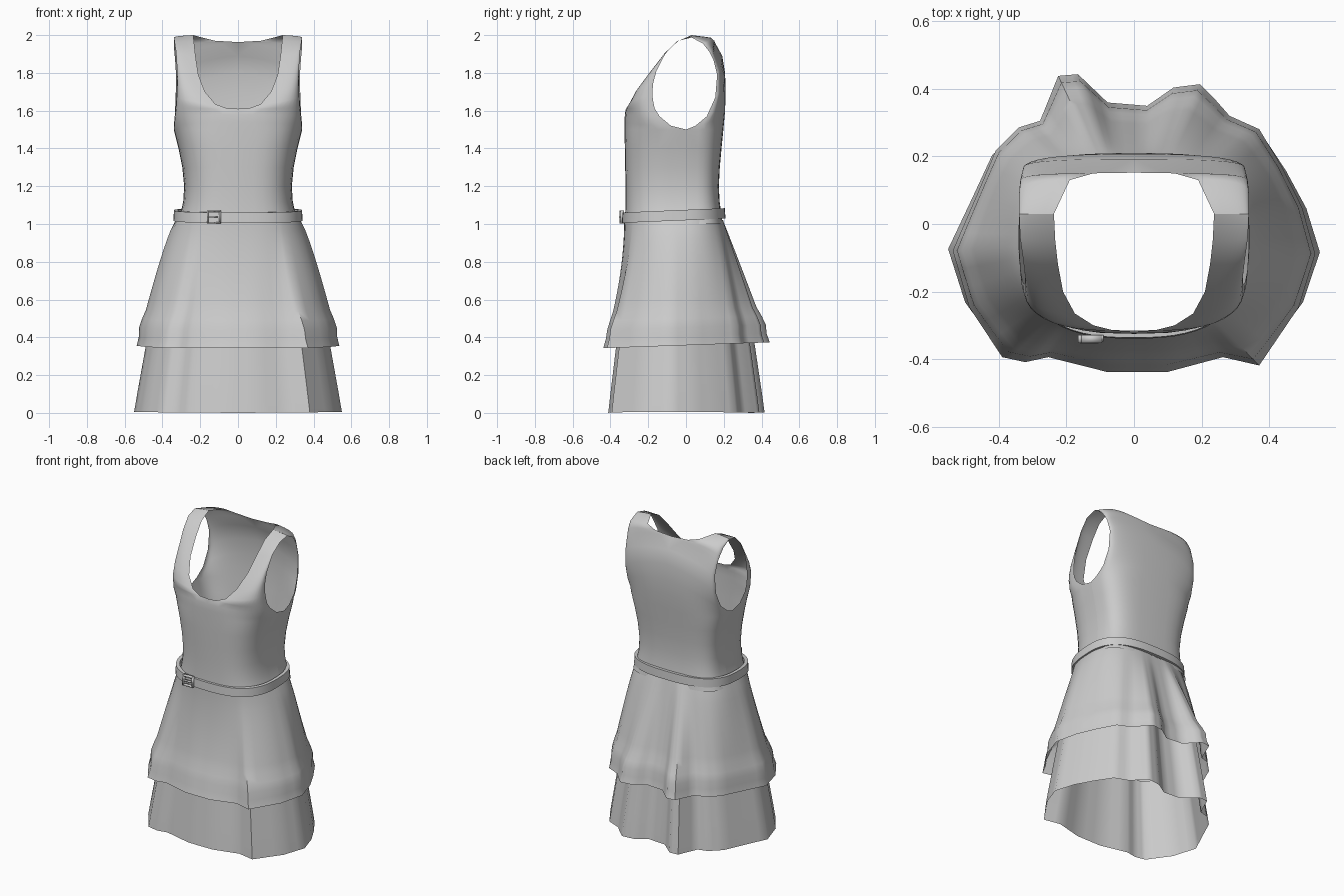
import bpy, bmesh, math

if "Cube" in bpy.data.objects:
    bpy.data.objects.remove(bpy.data.objects["Cube"])

CY = -0.04  # centre of the waist and skirt rings


def mesh_object(name, rows, closed=False, wrap=False, mirror=False):
    """Skin a list of point rows; closed joins row ends, wrap joins last row to first."""
    bm = bmesh.new()
    vs = [[bm.verts.new(p) for p in r] for r in rows]
    n, m = len(rows), len(rows[0])
    for i in range(n if wrap else n - 1):
        for j in range(m if closed else m - 1):
            a, b, k = vs[i], vs[(i + 1) % n], (j + 1) % m
            bm.faces.new((a[j], a[k], b[k], b[j]))
    bmesh.ops.remove_doubles(bm, verts=bm.verts, dist=0.0005)
    bmesh.ops.recalc_face_normals(bm, faces=bm.faces)
    me = bpy.data.meshes.new(name)
    bm.to_mesh(me)
    bm.free()
    ob = bpy.data.objects.new(name, me)
    bpy.context.collection.objects.link(ob)
    if mirror:
        md = ob.modifiers.new("Mirror", 'MIRROR')
        md.use_clip = True
        md.merge_threshold = 0.002
    bpy.ops.object.select_all(action='DESELECT')
    ob.select_set(True)
    bpy.context.view_layer.objects.active = ob
    bpy.ops.object.shade_smooth_by_angle(angle=math.radians(50))
    return ob


def panel_row(inner, outer, n, steps=10):
    """Rounded-box quarter from the centre or neck edge to the side or armhole edge."""
    pts = []
    for i in range(steps + 1):
        u = i / steps
        t = u * math.pi / 2
        s, c = max(0, math.sin(t)) ** (2 / n), max(0, math.cos(t)) ** (2 / n)
        pts.append((inner[0] + (outer[0] - inner[0]) * s,
                    outer[1] + (inner[1] - outer[1]) * c,
                    inner[2] + (outer[2] - inner[2]) * u))
    return pts


# Bodice: side seam profile, then front and back panels up to the shoulder
# (z, half width, front y, back y)
torso = [(1.0, .325, -.325, .195), (1.05, .305, -.322, .187), (1.12, .29, -.32, .178),
         (1.2, .285, -.32, .174), (1.3, .295, -.322, .179), (1.4, .315, -.324, .188),
         (1.5, .34, -.325, .198)]
# inner edge (centre / neckline) and outer edge (armhole)
front_top = [((0, -.325, 1.54), (.34, -.08, 1.52)), ((0, -.324, 1.58), (.335, -.14, 1.57)),
             ((0, -.318, 1.61), (.33, -.165, 1.61)), ((.06, -.315, 1.613), (.328, -.172, 1.64)),
             ((.12, -.30, 1.635), (.325, -.178, 1.68)), ((.175, -.265, 1.70), (.322, -.175, 1.74)),
             ((.21, -.20, 1.79), (.322, -.157, 1.81)), ((.225, -.12, 1.89), (.328, -.105, 1.91)),
             ((.233, -.05, 1.965), (.337, -.04, 1.97)), ((.237, .03, 2.0), (.34, .03, 1.987))]
back_top = [((0, .207, 1.6), (.34, .05, 1.52)), ((0, .21, 1.7), (.335, .11, 1.57)),
            ((0, .207, 1.8), (.33, .155, 1.67)), ((0, .192, 1.89), (.328, .165, 1.79)),
            ((0, .152, 1.963), (.333, .145, 1.87)), ((.12, .15, 1.97), (.337, .125, 1.91)),
            ((.19, .13, 1.987), (.34, .09, 1.955)), ((.237, .03, 2.0), (.34, .03, 1.987))]
front = [panel_row((0, yf, z), (w, 0, z), 3.0) for z, w, yf, yb in torso]
front += [panel_row(a, b, 2.6) for a, b in front_top]
back = [panel_row((0, yb, z), (w, 0, z), 3.4) for z, w, yf, yb in torso]
back += [panel_row(a, b, 2.8) for a, b in back_top]
mesh_object("bodice_front", front, mirror=True)
mesh_object("bodice_back", back, mirror=True)


def waist_point(a, grow=0.0, z=1.0):
    """Rounded-box waist outline in polar form."""
    w, n = .33 + grow, 2.7
    d = (.287 if math.sin(a) < 0 else .237) + grow
    r = (abs(math.cos(a) / w) ** n + abs(math.sin(a) / d) ** n) ** (-1 / n)
    return (r * math.cos(a), CY + r * math.sin(a), z)


# Hem outline with its uneven folds, counter-clockwise from the right side
hem_pts = [(.55, -.09), (.51, .05), (.45, .17), (.38, .285), (.29, .325), (.25, .37),
           (.2, .42), (.12, .41), (.04, .355), (-.08, .365), (-.17, .45), (-.23, .445),
           (-.285, .31), (-.35, .29), (-.42, .22), (-.48, .08), (-.55, -.08), (-.5, -.25),
           (-.4, -.4), (-.33, -.415), (-.26, -.4), (-.08, -.445), (.1, -.445),
           (.27, -.4), (.38, -.425), (.5, -.25)]


def hem_outline(sx, sy, sub=3):
    pts = []
    for i, p in enumerate(hem_pts):
        q = hem_pts[(i + 1) % len(hem_pts)]
        for k in range(sub):
            f = k / sub
            pts.append(((p[0] + (q[0] - p[0]) * f) * sx, (p[1] + (q[1] - p[1]) * f) * sy))
    return pts


# Upper skirt tier: flares from the waist outline to the folded hem
rows = []
hem = hem_outline(.975, .985)
for i in range(15):
    t = i / 14
    row = []
    for x, y in hem:
        a = math.atan2(y - CY, x)
        w = waist_point(a)
        p = 1 - .2 * math.cos(a) ** 2 + .9 * max(0, -math.sin(a)) ** 2
        f = t ** p
        f += .07 * math.exp(-((t - .83) / .06) ** 2)  # soft ridge over the seam
        bottom = .358 + .035 * y
        row.append((w[0] + (x - w[0]) * f, w[1] + (y - w[1]) * f, 1.02 + (bottom - 1.02) * t))
    rows.append(row)
mesh_object("upper_skirt_tier", rows, closed=True)

# Lower skirt tier: hangs from inside the upper one
rows = []
for i in range(7):
    t = i / 6
    s = .84 + .16 * t
    rows.append([(x * s, CY + (y - CY) * s, .5 + (.006 + .008 * abs(x) - .5) * t)
                 for x, y in hem_outline(1.0, .925)])
for r in rows[-1:]:
    low = min(p[2] for p in r)
    rows[-1] = [(p[0], p[1], p[2] - low) for p in r]
mesh_object("lower_skirt_tier", rows, closed=True)

# Belt: closed band, slightly higher at the back
rows = []
for grow, z in [(-.012, 1.02), (.012, 1.02), (.009, 1.075), (-.012, 1.075)]:
    ring = []
    for k in range(64):
        x, y, _ = waist_point(2 * math.pi * k / 64, grow)
        ring.append((x, y, z + .042 * y))
    rows.append(ring)
mesh_object("belt", rows, closed=True, wrap=True)


def bar(name, x0, x1, z0, z1, y0, y1):
    lo = [(x0, y0, z0), (x1, y0, z0), (x1, y1, z0), (x0, y1, z0)]
    ob = mesh_object(name, [lo, [(x, y, z1) for x, y, z in lo]], closed=True)
    bm = bmesh.new()
    bm.from_mesh(ob.data)
    bmesh.ops.holes_fill(bm, edges=bm.edges)
    bmesh.ops.recalc_face_normals(bm, faces=bm.faces)
    bm.to_mesh(ob.data)
    bm.free()


# Buckle: three-sided frame with keeper and prong
bar("buckle_side", -.165, -.155, 1.003, 1.072, -.352, -.328)
bar("buckle_top", -.155, -.095, 1.064, 1.072, -.352, -.328)
bar("buckle_bottom", -.155, -.095, 1.003, 1.011, -.352, -.328)
bar("buckle_prong", -.16, -.105, 1.034, 1.041, -.354, -.338)
bar("belt_loop", -.1, -.09, 1.003, 1.072, -.347, -.328)
